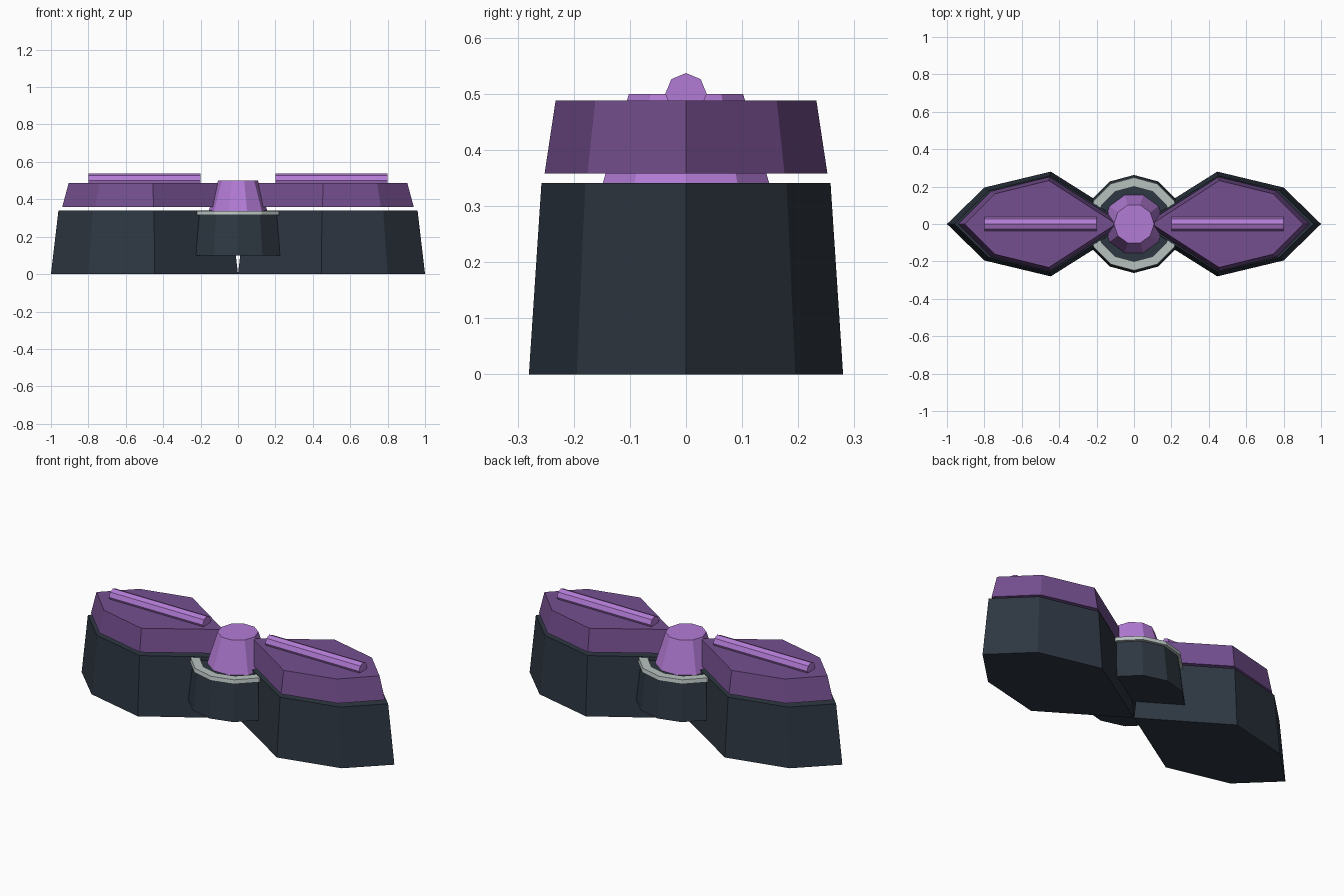
import bpy, bmesh, math

if "Cube" in bpy.data.objects:
    bpy.data.objects.remove(bpy.data.objects["Cube"])


def material(name, color):
    m = bpy.data.materials.new(name)
    m.diffuse_color = (*color, 1)
    m.use_nodes = True
    m.node_tree.nodes["Principled BSDF"].inputs["Base Color"].default_value = m.diffuse_color
    return m


DARK = material("dark_slate", (0.027, 0.038, 0.054))
PURPLE = material("purple", (0.175, 0.078, 0.275))
LILAC = material("lilac", (0.45, 0.20, 0.67))
SILVER = material("silver", (0.48, 0.54, 0.53))


def loft(name, rings, mat, closed=False):
    """Skin matching point loops; cap the ends, or join last loop to first."""
    bm = bmesh.new()
    loops = [[bm.verts.new(p) for p in ring] for ring in rings]
    n = len(loops[0])
    pairs = list(zip(loops, loops[1:]))
    if closed:
        pairs.append((loops[-1], loops[0]))
    else:
        bm.faces.new(loops[0])
        bm.faces.new(loops[-1])
    for a, b in pairs:
        for i in range(n):
            j = (i + 1) % n
            bm.faces.new((a[i], a[j], b[j], b[i]))
    bmesh.ops.recalc_face_normals(bm, faces=bm.faces)
    mesh = bpy.data.meshes.new(name)
    bm.to_mesh(mesh)
    bm.free()
    mesh.materials.append(mat)
    ob = bpy.data.objects.new(name, mesh)
    bpy.context.collection.objects.link(ob)
    return ob


OUTLINE = [(0, 0), (0.445, -0.28), (0.8, -0.195), (1, 0), (0.8, 0.195), (0.445, 0.28)]


def outline(side, sx, sy, z):
    """Pod outline scaled about its own middle."""
    return [(side * (0.5 + (x - 0.5) * sx), y * sy, z) for x, y in OUTLINE]


def circle(r, z, n, phase=0):
    return [(r * math.cos(phase + math.tau * i / n),
             r * math.sin(phase + math.tau * i / n), z) for i in range(n)]


for side, label in ((-1, "left"), (1, "right")):
    # Tapered lower pod
    loft(label + "_pod", [outline(side, 1, 1, 0), outline(side, 0.92, 0.92, 0.341)], DARK)
    # Floating tapered cover
    loft(label + "_cover", [outline(side, 0.88, 0.90, 0.358),
                            outline(side, 0.81, 0.83, 0.488)], PURPLE)
    # Eight-sided rail on the cover
    loft(label + "_rail", [[(side * x, p[0], 0.5 + p[1]) for p in circle(0.037, 0, 8)]
                           for x in (0.2, 0.8)], LILAC)

# Central pedestal
loft("pedestal", [circle(0.262, 0.10, 12), circle(0.235, 0.322, 12)], DARK)

# Flat collar around the pedestal top
loft("collar", [circle(0.252, 0.315, 12), circle(0.248, 0.338, 12),
                circle(0.20, 0.338, 12), circle(0.20, 0.315, 12)], SILVER, closed=True)

# Tapered central knob
loft("knob", [circle(0.163, 0.318, 10), circle(0.107, 0.50, 10)], LILAC)
